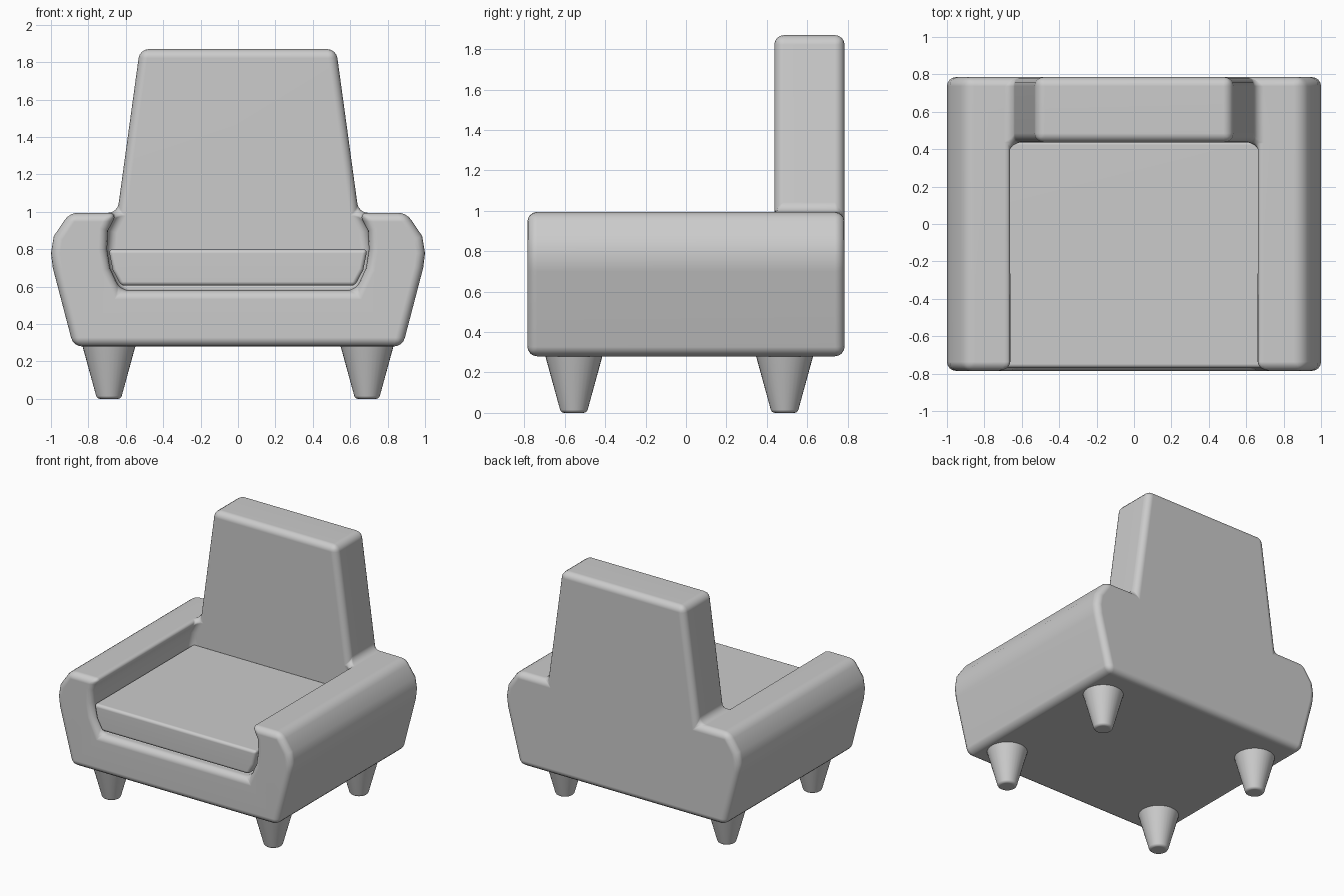
import bpy
import bmesh

cube = bpy.data.objects.get("Cube")
if cube:
    bpy.data.objects.remove(cube, do_unlink=True)

# One plain grey for the whole chair
grey = bpy.data.materials.new("light grey")
grey.use_nodes = True
colour = (0.6, 0.6, 0.6, 1)
grey.diffuse_color = colour
grey.node_tree.nodes["Principled BSDF"].inputs["Base Color"].default_value = colour


def finish(bm, name, bevel, segments=4):
    """Turn a bmesh into a smooth object with rounded edges."""
    bmesh.ops.recalc_face_normals(bm, faces=bm.faces)
    for f in bm.faces:
        f.smooth = True
    mesh = bpy.data.meshes.new(name)
    bm.to_mesh(mesh)
    bm.free()
    mesh.materials.append(grey)
    obj = bpy.data.objects.new(name, mesh)
    bpy.context.collection.objects.link(obj)
    mod = obj.modifiers.new("rounded edges", 'BEVEL')
    mod.width = bevel
    mod.segments = segments
    mod.limit_method = 'ANGLE'
    mod.angle_limit = 0.6
    mod.use_clamp_overlap = False
    obj.modifiers.new("clean shading", 'WEIGHTED_NORMAL')
    return obj


def mirrored(half):
    """Close a half outline across the middle."""
    return half + [(-x, z) for x, z in reversed(half)]


# Frame: arms, base and backrest in one shell
FRONT, MID, BACK = -0.785, 0.437, 0.785
outer = [(0.88, 0.28), (0.99, 0.7), (1.0, 0.78), (0.985, 0.87), (0.9, 0.995)]
corner = (0.645, 0.995)
inner = [(0.695, 0.9), (0.7, 0.8), (0.685, 0.7), (0.63, 0.58)]
top = (0.525, 1.87)

bm = bmesh.new()
verts = {}


def vert(p, y):
    key = (p[0], y, p[1])
    if key not in verts:
        verts[key] = bm.verts.new(key)
    return verts[key]


def face(points):
    bm.faces.new([vert(p, y) for p, y in points])


def wall(a, b, y1, y2):
    face([(a, y1), (b, y1), (b, y2), (a, y2)])


def flip(p, side):
    return (p[0] * side, p[1])


# Front, rear and backrest faces
face([(p, FRONT) for p in mirrored(outer + [corner] + inner)])
face([(p, BACK) for p in mirrored(outer + [corner, top])])
face([(p, MID) for p in mirrored(inner[::-1] + [corner, top])])
# Underside, seat floor and backrest top
wall(outer[0], flip(outer[0], -1), FRONT, BACK)
wall(inner[-1], flip(inner[-1], -1), FRONT, MID)
wall(top, flip(top, -1), MID, BACK)
# Arm sides, arm tops and backrest sides
for side in (1, -1):
    out = [flip(p, side) for p in outer]
    c, t = flip(corner, side), flip(top, side)
    lining = [c] + [flip(p, side) for p in inner]
    for a, b in zip(out, out[1:]):
        wall(a, b, FRONT, BACK)
    for a, b in zip(lining, lining[1:]):
        wall(a, b, FRONT, MID)
    wall(c, t, MID, BACK)
    face([(out[-1], FRONT), (c, FRONT), (c, MID), (c, BACK), (out[-1], BACK)])
finish(bm, "armchair_frame", 0.048)

# Seat cushion
bm = bmesh.new()
outline = mirrored([(0.625, 0.605), (0.67, 0.69), (0.692, 0.8)])
cap = bm.faces.new([bm.verts.new((x, -0.77, z)) for x, z in outline])
made = bmesh.ops.extrude_face_region(bm, geom=[cap], use_keep_orig=True)
for v in made["geom"]:
    if isinstance(v, bmesh.types.BMVert):
        v.co.y = 0.445
finish(bm, "seat_cushion", 0.022, 3)

# Tapered legs
for side, x in (("left", 0.69), ("right", -0.69)):
    for end, y in (("front", -0.555), ("back", 0.488)):
        bm = bmesh.new()
        bmesh.ops.create_cone(bm, cap_ends=True, segments=32,
                              radius1=0.064, radius2=0.152, depth=0.32)
        bmesh.ops.translate(bm, verts=bm.verts, vec=(0, 0, 0.16))
        leg = finish(bm, f"{end}_{side}_leg", 0.016, 3)
        leg.location = (x, y, 0)
